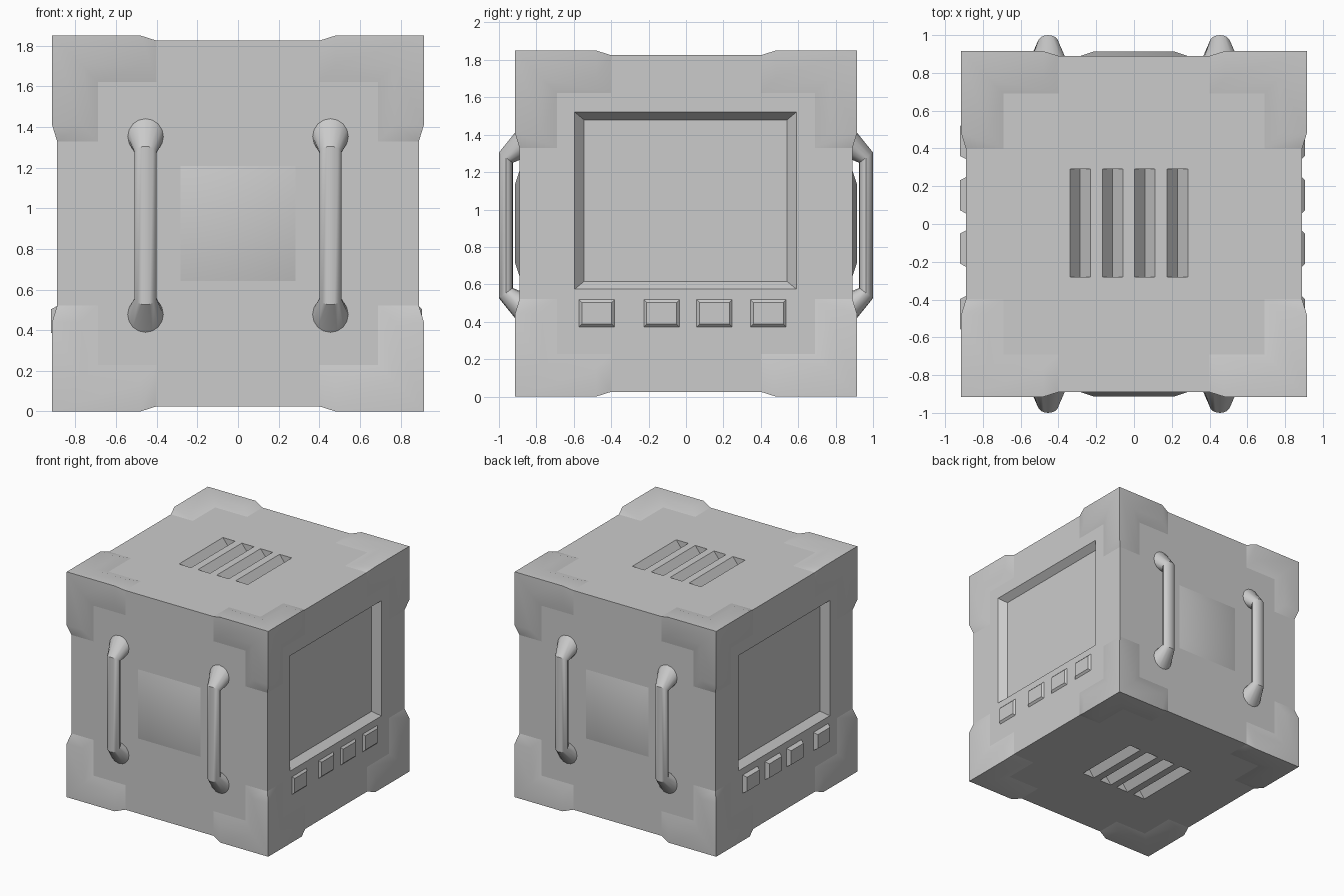
import bpy, bmesh, math
from mathutils import Vector

if "Cube" in bpy.data.objects:
    bpy.data.objects.remove(bpy.data.objects["Cube"])

MID = 0.925          # centre height of the crate
SIDE = 0.89          # half width of the body
HIGH = 0.90          # half height of the body

grey = bpy.data.materials.new("light_grey")
grey.diffuse_color = (0.6, 0.6, 0.6, 1)
grey.use_nodes = True
grey.node_tree.nodes["Principled BSDF"].inputs["Base Color"].default_value = grey.diffuse_color


def finish(name, bm, smooth=None, fix_normals=True):
    bmesh.ops.remove_doubles(bm, verts=bm.verts, dist=1e-5)
    if fix_normals:
        bmesh.ops.recalc_face_normals(bm, faces=bm.faces)
    me = bpy.data.meshes.new(name)
    bm.to_mesh(me)
    bm.free()
    me.materials.append(grey)
    ob = bpy.data.objects.new(name, me)
    bpy.context.collection.objects.link(ob)
    if smooth:
        bpy.ops.object.select_all(action='DESELECT')
        ob.select_set(True)
        bpy.context.view_layer.objects.active = ob
        bpy.ops.object.shade_smooth_by_angle(angle=math.radians(smooth))
    return ob


def frustum(name, place, lo, hi, smooth=None):
    """Solid between two rectangles (u0, u1, v0, v1, n)."""
    bm = bmesh.new()
    rings = []
    for u0, u1, v0, v1, n in (lo, hi):
        rings.append([bm.verts.new(place(u, v, n))
                      for u, v in ((u0, v0), (u1, v0), (u1, v1), (u0, v1))])
    bm.faces.new(rings[0])
    bm.faces.new(rings[1])
    for i in range(4):
        j = (i + 1) % 4
        bm.faces.new((rings[0][i], rings[0][j], rings[1][j], rings[1][i]))
    bmesh.ops.dissolve_degenerate(bm, dist=1e-5, edges=bm.edges)
    return finish(name, bm, smooth)


# placement on the side, front/back and top/bottom faces; n is height off the face
def on_side(s):
    return lambda u, v, n: Vector((s * (SIDE + n), u, v))


def on_front(s):
    return lambda u, v, n: Vector((u, s * (SIDE + n), v))


def on_top(s):
    return lambda u, v, n: Vector((u, v, MID + s * (HIGH + n)))


# body
W = SIDE
body = frustum("body", lambda u, v, n: Vector((u, v, n)),
               (-W, W, -W, W, MID - HIGH), (-W, W, -W, W, MID + HIGH))

# cutters: sunken screens on both sides, V-shaped vents on top and bottom
cutters = []
for s in (-1, 1):
    cutters.append(frustum("screen_cutter", on_side(s),
                           (-0.605, 0.60, 0.566, 1.529, 0.011),
                           (-0.545, 0.54, 0.616, 1.479, -0.055)))
    for x in (-0.285, -0.113, 0.057, 0.23):
        w = 0.055 * 1.2
        cutters.append(frustum("vent_cutter", on_top(s),
                               (x - w, x + w, -0.28, 0.29, 0.014),
                               (x, x, -0.28, 0.29, -0.07)))
for c in cutters:
    c.hide_render = True
    m = body.modifiers.new("cut", 'BOOLEAN')
    m.operation = 'DIFFERENCE'
    m.solver = 'EXACT'
    m.object = c
bpy.context.view_layer.objects.active = body
for m in list(body.modifiers):
    bpy.ops.object.modifier_apply(modifier=m.name)
for c in cutters:
    bpy.data.objects.remove(c)

# corner brackets: three bevelled L plates meeting at each corner
B, H = SIDE, 0.915
base = ((B, B), (0.40, B), (0.40, 0.69), (0.69, 0.69), (0.69, 0.40), (B, 0.40))
top = ((H, H), (0.48, H), (0.48, 0.77), (0.77, 0.77), (0.77, 0.48), (H, 0.48))
bm = bmesh.new()
for sx in (-1, 1):
    for sy in (-1, 1):
        for sz in (-1, 1):
            sign = (sx, sy, sz)
            for axis in range(3):
                def point(p, n):
                    c = [0, 0, 0]
                    c[axis], c[(axis + 1) % 3], c[(axis + 2) % 3] = n, p[0], p[1]
                    return Vector((c[0] * sx, c[1] * sy, MID + c[2] * sz * MID / H))
                lo = [bm.verts.new(point(p, B)) for p in base]
                hi = [bm.verts.new(point(p, H)) for p in top]
                faces = [bm.faces.new(hi)]
                for i in range(1, 5):
                    faces.append(bm.faces.new((lo[i], lo[i + 1], hi[i + 1], hi[i])))
                for f in faces:
                    f.normal_update()
                    if f.normal[axis] * sign[axis] < 0:
                        f.normal_flip()
finish("corner_brackets", bm, 30, fix_normals=False)

# raised panels on front and back
for s, label in ((-1, "front"), (1, "back")):
    frustum(label + "_panel", on_front(s),
            (-0.29, 0.29, MID - 0.29, MID + 0.29, -0.002),
            (-0.21, 0.21, MID - 0.21, MID + 0.21, 0.024), 30)

# buttons under each screen (they stand out further on the left)
for s, label, h in ((-1, "left", 0.03), (1, "right", 0.015)):
    for y in (-0.477, -0.13, 0.152, 0.44):
        frustum(label + "_button", on_side(s),
                (y - 0.097, y + 0.097, 0.37, 0.52, -0.002),
                (y - 0.08, y + 0.08, 0.387, 0.503, h))


# handles: flared feet joined by a flattened bar
def handle(name, x, s, sides=16):
    bm = bmesh.new()
    rings = []
    for kind, up in (("foot", 1), ("bar", 1), ("bar", -1), ("foot", -1)):
        ring = []
        for i in range(sides):
            a = 2 * math.pi * i / sides
            c, d = math.cos(a), math.sin(a)
            if kind == "foot":
                px, py, pz = 0.09 * c, 0.885, 0.442 + 0.09 * d
            else:
                px, py, pz = 0.054 * c, 0.963 + 0.037 * d, 0.362 + 0.0275 * d
            ring.append(bm.verts.new((x + px, s * py, 0.915 + up * pz)))
        rings.append(ring)
    for r, q in zip(rings, rings[1:]):
        for i in range(sides):
            j = (i + 1) % sides
            bm.faces.new((r[i], r[j], q[j], q[i]))
    bm.faces.new(rings[0])
    bm.faces.new(rings[-1])
    finish(name, bm, 30)


for s, label in ((-1, "front"), (1, "back")):
    for x in (-0.455, 0.455):
        handle(label + "_handle", x, s)
